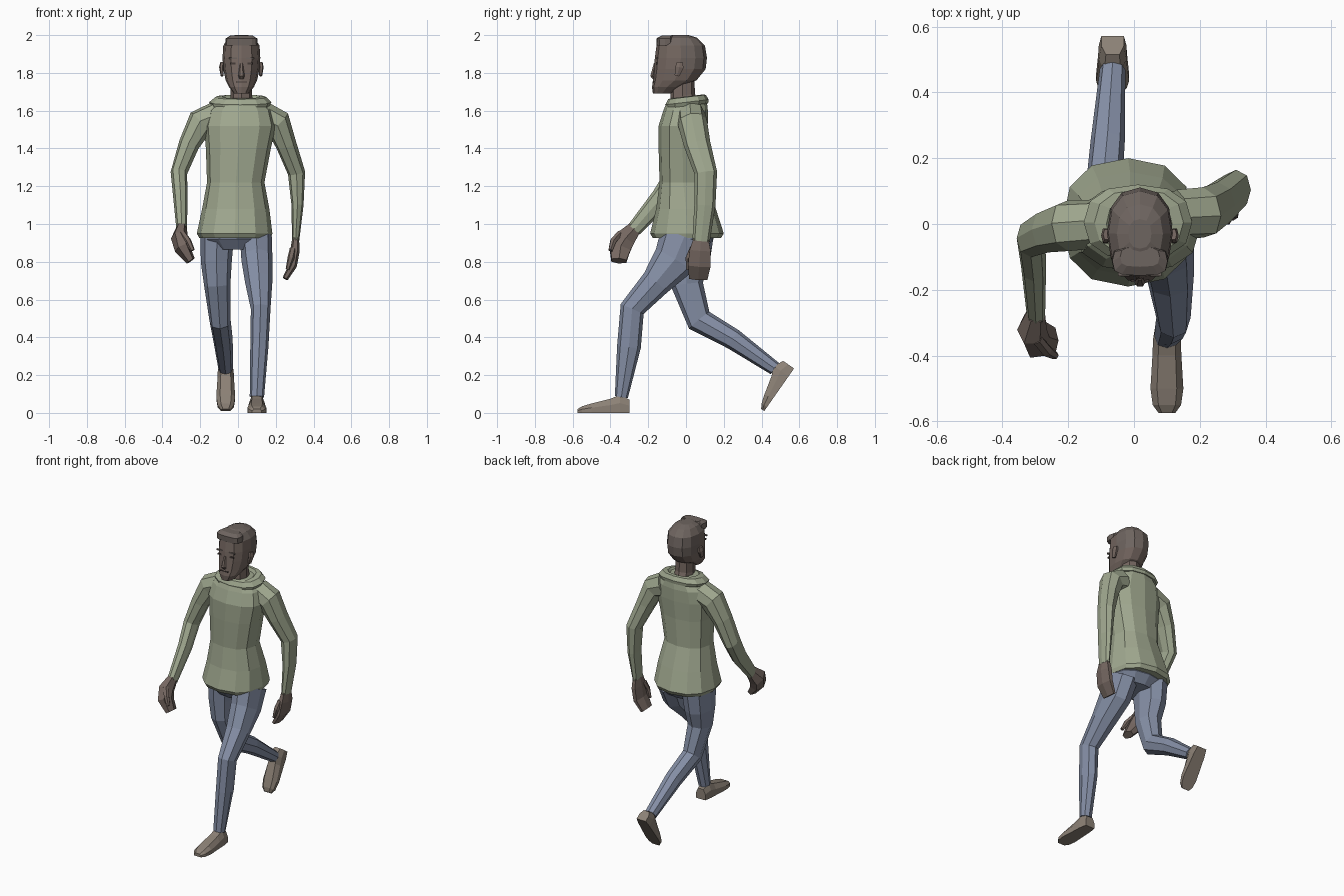
import bpy
import bmesh
from math import cos, sin, tau, radians, copysign
from mathutils import Vector, Matrix

old = bpy.data.objects.get("Cube")
if old:
    bpy.data.objects.remove(old, do_unlink=True)


def make_material(name, colour):
    mat = bpy.data.materials.new(name)
    mat.use_nodes = True
    rgba = (*colour, 1)
    mat.diffuse_color = rgba
    mat.node_tree.nodes["Principled BSDF"].inputs["Base Color"].default_value = rgba
    return mat


SHIRT = make_material("sage shirt", (.35, .39, .275))
JEANS = make_material("blue jeans", (.235, .275, .38))
SKIN = make_material("brown skin", (.18, .138, .12))
HAIR = make_material("grey brown hair", (.155, .128, .115))
SHOE = make_material("taupe shoes", (.262, .22, .181))
DARK = make_material("dark features", (.06, .045, .04))


def loft(name, rings, *materials):
    """Bridge equal rings of points into a closed, flat-shaded skin."""
    bm = bmesh.new()
    loops = [[bm.verts.new(p) for p in ring] for ring in rings]
    for low, high in zip(loops, loops[1:]):
        for i in range(len(low)):
            bm.faces.new((low[i - 1], low[i], high[i], high[i - 1]))
    bm.faces.new(loops[0])
    bm.faces.new(loops[-1])
    bmesh.ops.recalc_face_normals(bm, faces=bm.faces[:])
    mesh = bpy.data.meshes.new(name)
    bm.to_mesh(mesh)
    bm.free()
    for mat in materials:
        mesh.materials.append(mat)
    obj = bpy.data.objects.new(name, mesh)
    bpy.context.collection.objects.link(obj)
    return obj


def rounded(angle, power):
    c, s = cos(angle), sin(angle)
    return copysign(abs(c) ** power, c), copysign(abs(s) ** power, s)


def oval(centre, u, v, sides=8, power=.9):
    points = []
    for i in range(sides):
        a, b = rounded(tau * i / sides, power)
        points.append(centre + u * a + v * b)
    return points


def tube(name, stations, mat, sides=8):
    """Limb along stations of x, y, z, half width, half depth."""
    path = [Vector(s[:3]) for s in stations]
    rings = []
    for i, station in enumerate(stations):
        before = (path[i] - path[i - 1]).normalized() if i else Vector()
        after = (path[i + 1] - path[i]).normalized() if i + 1 < len(path) else Vector()
        along = (before + after).normalized()
        u = (Vector((1, 0, 0)) - along * along.x).normalized()
        v = along.cross(u)
        rings.append(oval(path[i], u * station[3], v * station[4], sides))
    return loft(name, rings, mat)


def stack(name, levels, *materials, sides=12, power=.85, slope=0):
    """Body form from level ovals of x, y, z, half width, half depth."""
    rings = [oval(Vector((x, y, z)), Vector((w, 0, 0)), Vector((0, d, d * slope)), sides, power)
             for x, y, z, w, d in levels]
    return loft(name, rings, *materials)


def plate(name, centre, size, mat):
    bm = bmesh.new()
    bmesh.ops.create_cube(bm, size=1, matrix=Matrix.Translation(centre) @ Matrix.Diagonal((*size, 1)))
    mesh = bpy.data.meshes.new(name)
    bm.to_mesh(mesh)
    bm.free()
    mesh.materials.append(mat)
    bpy.context.collection.objects.link(bpy.data.objects.new(name, mesh))


def shoe(name, heel, pitch):
    """Shoe running forward from the heel, tipped toe-down by pitch."""
    turn = Matrix.Translation(heel) @ Matrix.Rotation(radians(pitch), 4, "X")
    rings = []
    for reach, w, h in ((0, .034, .07), (.05, .042, .095), (.1, .044, .075),
                        (.2, .05, .05), (.25, .043, .035), (.275, .025, .02)):
        half = [(w, 0), (w, h * .55), (w * .6, h)]
        outline = half + [(-a, b) for a, b in reversed(half)]
        rings.append([turn @ Vector((a, -reach, b)) for a, b in outline])
    loft(name, rings, SHOE)


# Jeans: pelvis, striding left leg, trailing right leg
stack("pelvis", [(0, 0, .99, .165, .13), (-.005, 0, .92, .18, .145),
                 (0, 0, .865, .13, .1)], JEANS)
tube("left_leg", [
    (.095, -.01, .93, .085, .13),
    (.1, -.06, .81, .082, .115),
    (.11, -.16, .69, .072, .08),
    (.12, -.285, .55, .052, .066),
    (.113, -.302, .35, .048, .063),
    (.1, -.342, .085, .038, .035)], JEANS)
tube("right_leg", [
    (-.11, .02, .93, .088, .125),
    (-.115, .015, .8, .082, .11),
    (-.11, .005, .68, .07, .085),
    (-.095, .07, .49, .056, .07),
    (-.08, .25, .39, .052, .056),
    (-.065, .47, .235, .039, .037)], JEANS)
shoe("left_shoe", (.1, -.3, 0), 0)
shoe("right_shoe", (-.065, .572, .235), 55)

# Shirt: body, sleeves and folded collar
stack("shirt_body", [
    (-.015, .005, .925, .19, .18),
    (-.018, .005, .95, .2, .195),
    (-.012, 0, 1.08, .178, .158),
    (-.012, -.015, 1.22, .152, .125),
    (.002, -.018, 1.4, .172, .127),
    (.01, -.015, 1.52, .19, .13),
    (.01, -.002, 1.6, .17, .118),
    (.015, .005, 1.65, .12, .105),
    (.015, 0, 1.665, .085, .08)], SHIRT)
tube("left_sleeve", [
    (.13, .03, 1.57, .08, .075),
    (.21, .035, 1.535, .075, .078),
    (.255, .06, 1.42, .055, .07),
    (.31, .105, 1.27, .046, .06),
    (.315, .1, 1.1, .032, .056),
    (.305, .08, .91, .019, .046)], SHIRT)
tube("right_sleeve", [
    (-.11, 0, 1.57, .08, .075),
    (-.2, -.005, 1.535, .075, .078),
    (-.26, -.02, 1.42, .055, .067),
    (-.313, -.045, 1.27, .044, .06),
    (-.305, -.13, 1.14, .038, .055),
    (-.298, -.275, .97, .028, .04)], SHIRT)
stack("collar", [
    (.012, .005, 1.625, .155, .112),
    (.012, .005, 1.645, .165, .115),
    (.015, .005, 1.672, .135, .1),
    (.016, 0, 1.675, .1, .085),
    (.018, -.005, 1.645, .07, .072)], SHIRT, slope=.12)

# Hands with thumbs
tube("left_hand", [
    (.305, .08, .925, .018, .044),
    (.302, .075, .86, .025, .064),
    (.29, .07, .78, .022, .068),
    (.25, .065, .71, .015, .055)], SKIN, 6)
tube("left_thumb", [
    (.292, .035, .87, .018, .018),
    (.28, .012, .82, .018, .016),
    (.262, .01, .76, .01, .01)], SKIN, 6)
tube("right_hand", [
    (-.298, -.27, .98, .028, .04),
    (-.31, -.32, .925, .045, .06),
    (-.295, -.35, .87, .042, .064),
    (-.25, -.355, .805, .025, .045)], SKIN, 6)
tube("right_thumb", [
    (-.295, -.35, .95, .018, .018),
    (-.265, -.385, .91, .018, .018),
    (-.24, -.4, .86, .012, .012)], SKIN, 6)

# Neck and head, hair faces chosen by height and distance behind the face
MID = .018
tube("neck", [(MID, .005, 1.6, .066, .07), (MID, -.018, 1.68, .057, .066),
              (MID, -.018, 1.79, .057, .062)], SKIN)
head = stack("head", [
    (MID, -.127, 1.69, .038, .048),
    (MID, -.1, 1.725, .066, .08),
    (MID, -.06, 1.76, .083, .115),
    (MID, -.033, 1.82, .096, .137),
    (MID, -.027, 1.88, .1, .138),
    (MID, -.028, 1.945, .096, .128),
    (MID, -.03, 1.985, .07, .09),
    (MID, -.03, 2, .035, .045)], SKIN, HAIR)
for face in head.data.polygons:
    spot = face.center
    if spot.z > 1.95 or (spot.z > 1.83 and spot.y > -.06):
        face.material_index = 1
stack("swept_fringe", [
    (MID, -.11, 1.945, .086, .045),
    (MID, -.113, 1.982, .084, .044),
    (MID, -.1, 1.997, .06, .03)], HAIR, power=.6)

# Facial features
tube("nose", [(MID, -.163, 1.85, .008, .008), (MID, -.177, 1.785, .017, .014),
              (MID, -.17, 1.77, .012, .008)], SKIN, 6)
plate("mouth", (MID, -.172, 1.752), (.055, .009, .006), DARK)
for side, label in ((1, "left"), (-1, "right")):
    ear_x = MID + side * .102
    tube(label + "_ear", [
        (ear_x, -.032, 1.855, .01, .018),
        (ear_x + side * .004, -.035, 1.83, .012, .025),
        (ear_x, -.048, 1.785, .008, .014)], SKIN, 6)
    eye_x = MID + side * .045
    plate(label + "_eye", (eye_x, -.155, 1.85), (.028, .009, .01), DARK)
    plate(label + "_brow", (eye_x, -.154, 1.877), (.042, .009, .009), HAIR)
